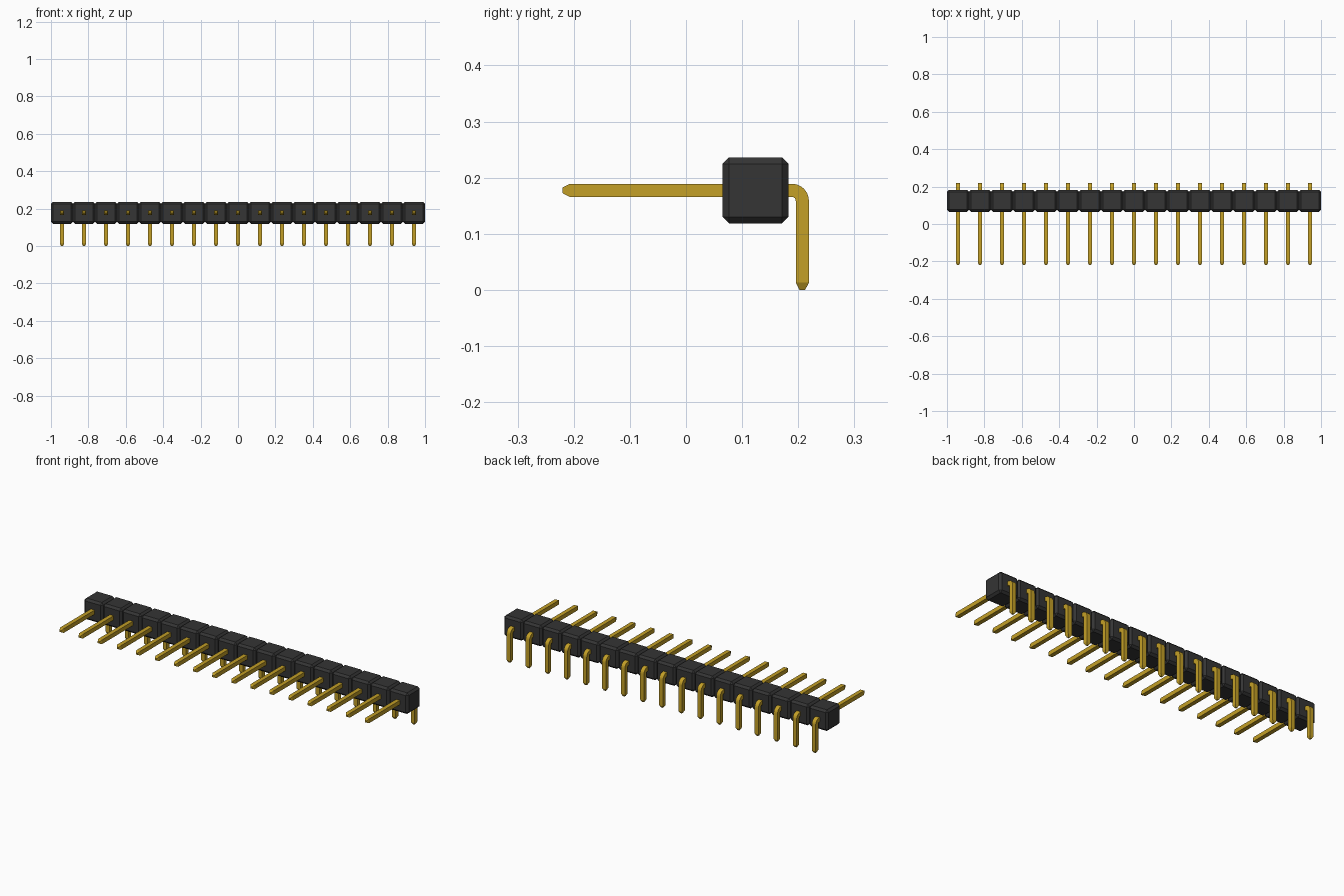
import bpy, bmesh, math
from mathutils import Vector

if "Cube" in bpy.data.objects:
    bpy.data.objects.remove(bpy.data.objects["Cube"], do_unlink=True)

COUNT = 17
PITCH = 2 / COUNT
FIRST_X = -1 + PITCH / 2


def material(name, rgb):
    m = bpy.data.materials.new(name)
    m.use_nodes = True
    m.diffuse_color = (*rgb, 1)
    bsdf = next(n for n in m.node_tree.nodes if n.type == 'BSDF_PRINCIPLED')
    bsdf.inputs["Base Color"].default_value = (*rgb, 1)
    return m


def row_object(name, bm, mat):
    """Turn one unit into an object repeated along x."""
    bmesh.ops.recalc_face_normals(bm, faces=bm.faces[:])
    mesh = bpy.data.meshes.new(name)
    bm.to_mesh(mesh)
    bm.free()
    mesh.materials.append(mat)
    ob = bpy.data.objects.new(name, mesh)
    bpy.context.collection.objects.link(ob)
    ob.location.x = FIRST_X
    arr = ob.modifiers.new("row", 'ARRAY')
    arr.count = COUNT
    arr.use_relative_offset = False
    arr.use_constant_offset = True
    arr.constant_offset_displace = (PITCH, 0, 0)
    return ob


black = material("black plastic", (0.035, 0.035, 0.035))
gold = material("gold metal", (0.55, 0.35, 0.02))

# Housing: chamfered cubes side by side
bm = bmesh.new()
bmesh.ops.create_cube(bm, size=PITCH)
bmesh.ops.bevel(bm, geom=bm.edges[:], offset=0.0115, segments=1, affect='EDGES')
bmesh.ops.translate(bm, verts=bm.verts[:], vec=(0, 0.124, 0.1775))
row_object("housing_blocks", bm, black)

# Pins: square bar swept along a right-angle bend, with tapered tips
HALF, TIP, TAPER = 0.0117, 0.005, 0.013
PIN_Z, PIN_Y, BEND = 0.1775, 0.2073, 0.0187
stations = [(-0.22, PIN_Z, 0, TIP), (-0.22 + TAPER, PIN_Z, 0, HALF)]
for i in range(9):
    a = math.pi / 2 * i / 8
    stations.append((PIN_Y - BEND + BEND * math.sin(a),
                     PIN_Z - BEND + BEND * math.cos(a), a, HALF))
stations += [(PIN_Y, TAPER, math.pi / 2, HALF), (PIN_Y, 0, math.pi / 2, TIP)]

bm = bmesh.new()
rings = []
for y, z, a, h in stations:
    outward = Vector((0, math.sin(a), math.cos(a)))
    rings.append([bm.verts.new(Vector((sx * h, y, z)) + outward * so * h)
                  for sx, so in ((-1, -1), (1, -1), (1, 1), (-1, 1))])
for r0, r1 in zip(rings, rings[1:]):
    for k in range(4):
        n = (k + 1) % 4
        bm.faces.new((r0[k], r0[n], r1[n], r1[k]))
bm.faces.new(rings[0])
bm.faces.new(rings[-1])
pins = row_object("bent_pins", bm, gold)

# Smooth only the bend
bpy.ops.object.select_all(action='DESELECT')
pins.select_set(True)
bpy.context.view_layer.objects.active = pins
bpy.ops.object.shade_smooth_by_angle(angle=math.radians(20))
